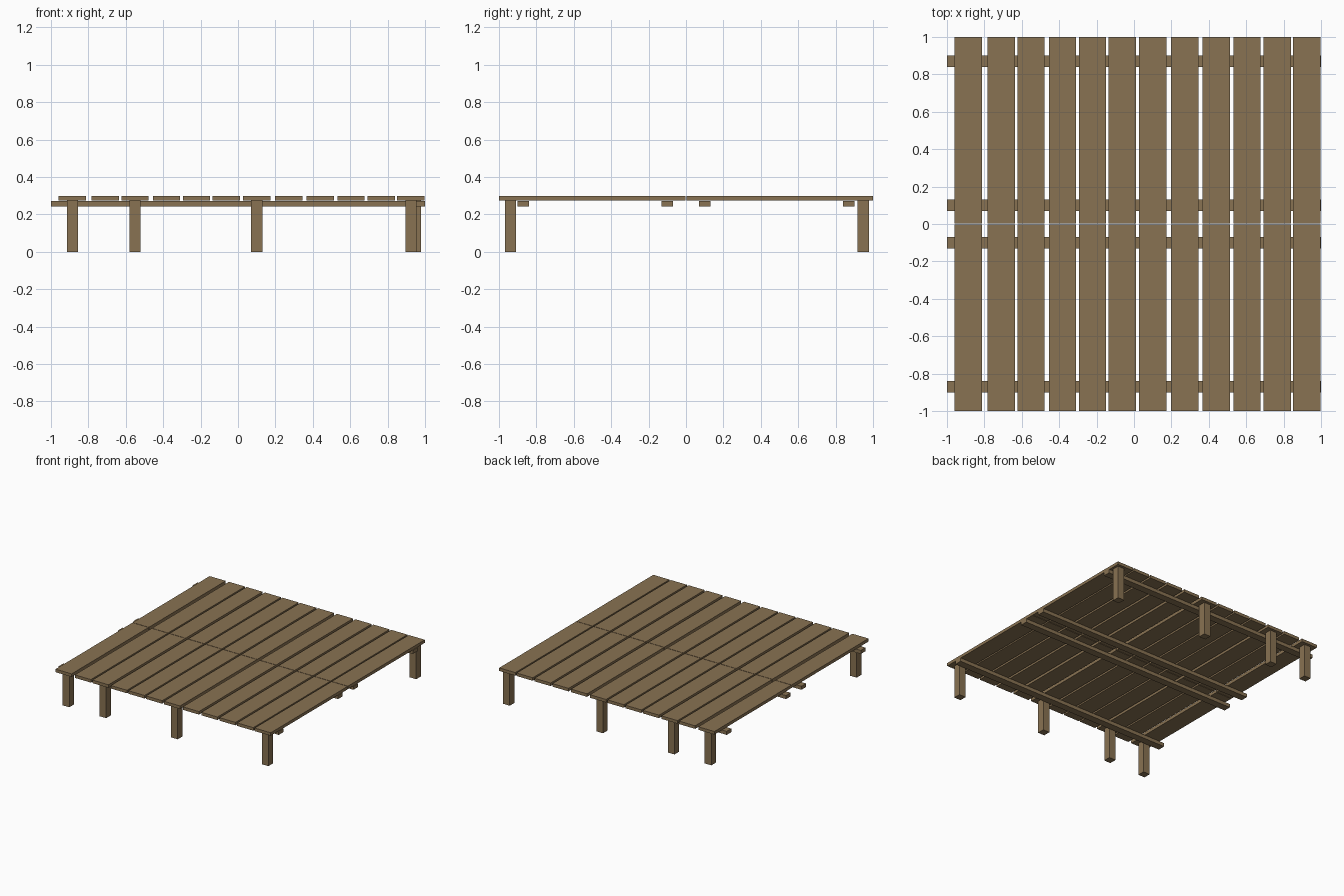
import bpy

if "Cube" in bpy.data.objects:
    bpy.data.objects.remove(bpy.data.objects["Cube"])

wood = bpy.data.materials.new("wood")
wood.diffuse_color = (0.25, 0.17, 0.085, 1)
wood.use_nodes = True
wood.node_tree.nodes["Principled BSDF"].inputs["Base Color"].default_value = wood.diffuse_color


def box(name, x, y, z):
    """Box from (min, max) ranges on each axis."""
    mesh = bpy.data.meshes.new(name)
    verts = [(a, b, c) for a in x for b in y for c in z]
    faces = [(0, 1, 3, 2), (4, 6, 7, 5), (0, 4, 5, 1),
             (2, 3, 7, 6), (0, 2, 6, 4), (1, 5, 7, 3)]
    mesh.from_pydata(verts, [], faces)
    mesh.materials.append(wood)
    obj = bpy.data.objects.new(name, mesh)
    bpy.context.collection.objects.link(obj)
    return obj


def around(c, half):
    return (c - half, c + half)


# Deck boards: front and back halves meeting at a thin seam
BOARD_X = [-0.885, -0.71, -0.55, -0.382, -0.222, -0.062,
           0.10, 0.272, 0.44, 0.604, 0.766, 0.924]
for x in BOARD_X:
    box("front_board", around(x, 0.073), (-1, -0.002), (0.273, 0.298))
    box("back_board", around(x, 0.073), (0.002, 1), (0.273, 0.298))

# Cross beams under the boards
for y in (-0.87, -0.10, 0.10, 0.87):
    box("cross_beam", (-1, 1), around(y, 0.03), (0.243, 0.272))

# Legs along the front and back edges
for x in (-0.885, -0.55, 0.10, 0.924):
    box("front_leg", around(x, 0.03), around(-0.938, 0.03), (0, 0.273))
for x in (-0.885, -0.55, 0.10, 0.947):
    box("back_leg", around(x, 0.03), around(0.948, 0.03), (0, 0.273))
